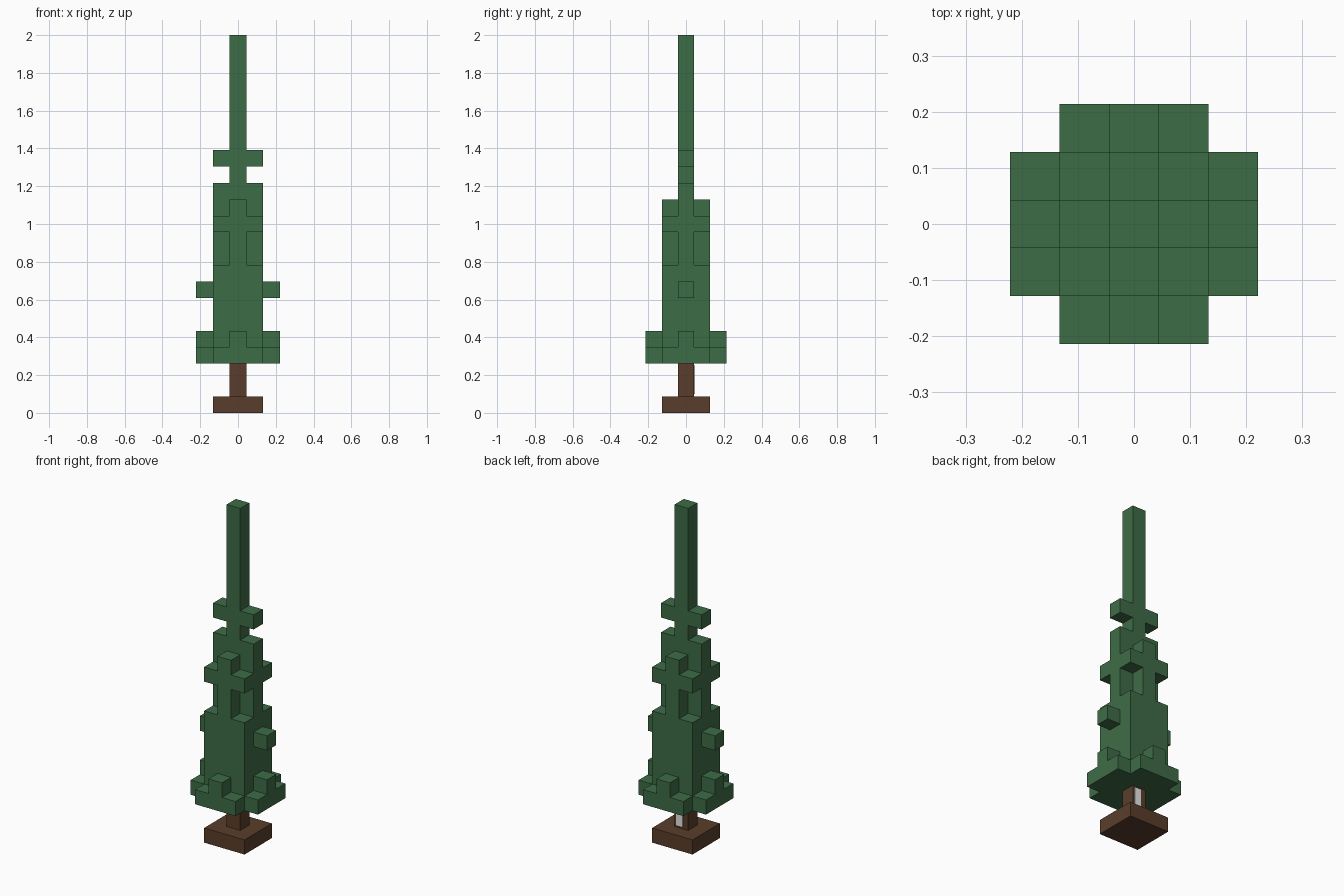
import bpy
import bmesh
from mathutils import Vector

default = bpy.data.objects.get("Cube")
if default:
    bpy.data.objects.remove(default, do_unlink=True)

# Size of one block; the tree is 23 blocks tall
BLOCK = Vector((0.0885, 0.0855, 2 / 23))


def material(name, color):
    mat = bpy.data.materials.new(name)
    mat.use_nodes = True
    mat.diffuse_color = (*color, 1)
    bsdf = mat.node_tree.nodes["Principled BSDF"]
    bsdf.inputs["Base Color"].default_value = (*color, 1)
    bsdf.inputs["Roughness"].default_value = 0.9
    return mat


def finish(name, bm, mat):
    mesh = bpy.data.meshes.new(name)
    bm.to_mesh(mesh)
    bm.free()
    mesh.materials.append(mat)
    obj = bpy.data.objects.new(name, mesh)
    bpy.context.collection.objects.link(obj)
    return obj


def slab(nx, ny, bottom, top):
    """Set of block cells reaching nx and ny blocks out from the axis."""
    return {(x, y, z) for x in range(-nx, nx + 1)
            for y in range(-ny, ny + 1) for z in range(bottom, top)}


def block_part(name, cells, mat):
    """One clean shell around the cells, without inner faces."""
    bm = bmesh.new()
    verts = {}

    def corner(point):
        if point not in verts:
            x, y, z = point
            verts[point] = bm.verts.new(
                ((x - 0.5) * BLOCK.x, (y - 0.5) * BLOCK.y, z * BLOCK.z))
        return verts[point]

    for cell in sorted(cells):
        for axis in range(3):
            u, v = (axis + 1) % 3, (axis + 2) % 3
            for side in (0, 1):
                neighbour = list(cell)
                neighbour[axis] += 2 * side - 1
                if tuple(neighbour) in cells:
                    continue
                loop = []
                for du, dv in ((0, 0), (1, 0), (1, 1), (0, 1)):
                    p = list(cell)
                    p[axis] += side
                    p[u] += du
                    p[v] += dv
                    loop.append(corner(tuple(p)))
                bm.faces.new(loop if side else loop[::-1])
    return finish(name, bm, mat)


def plate(name, low, high, mat):
    bm = bmesh.new()
    bmesh.ops.create_cube(bm, size=1)
    low, high = Vector(low), Vector(high)
    for vert in bm.verts:
        vert.co = (low + high) / 2 + vert.co * (high - low)
    return finish(name, bm, mat)


green = material("leaf green", (0.048, 0.150, 0.063))
brown = material("bark brown", (0.100, 0.048, 0.024))
white = material("white", (0.8, 0.8, 0.8))

# Base and trunk
block_part("trunk_and_base", slab(1, 1, 0, 1) | slab(0, 0, 1, 3), brown)

# Foliage, from the skirt up to the spire
skirt = slab(2, 1, 3, 4) | slab(1, 2, 3, 4)
skirt_tips = slab(2, 0, 4, 5) | slab(0, 2, 4, 5)
body = slab(1, 1, 4, 9)
side_twigs = slab(2, 0, 7, 8)
waist = slab(1, 0, 9, 11) | slab(0, 1, 9, 11)
collar = slab(1, 1, 11, 12)
collar_tips = slab(1, 0, 12, 14) | slab(0, 1, 12, 13)
upper_branch = slab(1, 0, 15, 16)
spire = slab(0, 0, 12, 23)
block_part("foliage", skirt | skirt_tips | body | side_twigs | waist | collar
           | collar_tips | upper_branch | spire, green)

# Pale strip on the back of the trunk
back = BLOCK.y / 2
plate("trunk_back_strip", (-0.01, back - 0.002, 0.1),
      (0.033, back + 0.005, 0.25), white)
